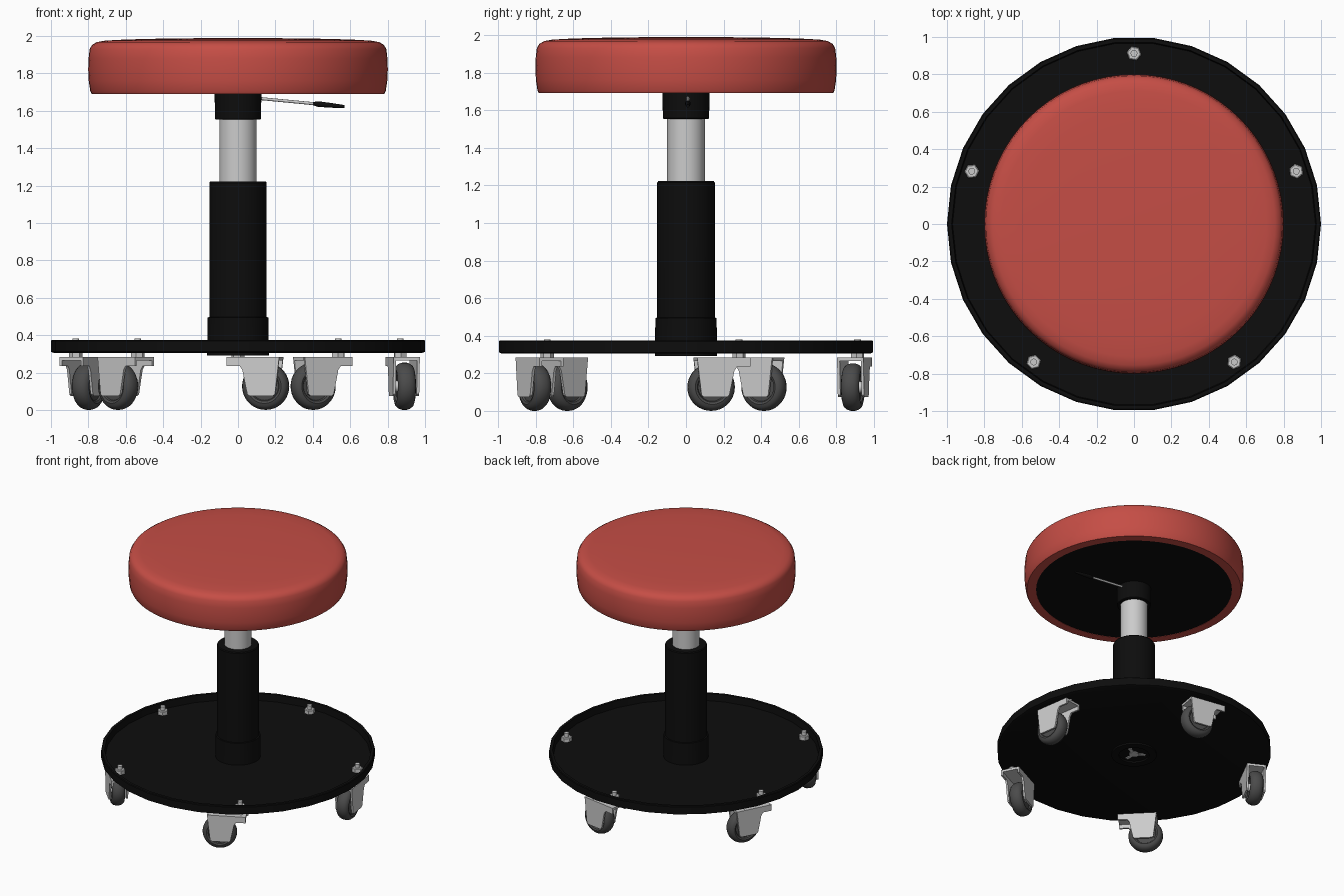
import bpy, bmesh, math
from mathutils import Matrix, Vector

if "Cube" in bpy.data.objects:
    bpy.data.objects.remove(bpy.data.objects["Cube"])


def material(name, rgb):
    m = bpy.data.materials.new(name)
    m.diffuse_color = (*rgb, 1)
    m.use_nodes = True
    m.node_tree.nodes["Principled BSDF"].inputs["Base Color"].default_value = m.diffuse_color
    return m


BLACK = material("black_paint", (0.004, 0.004, 0.004))
RED = material("red_vinyl", (0.56, 0.075, 0.06))
RUBBER = material("dark_rubber", (0.07, 0.07, 0.07))


def finish(name, bm, mat=None, matrix=None, angle=35):
    bmesh.ops.remove_doubles(bm, verts=bm.verts, dist=1e-5)
    bmesh.ops.recalc_face_normals(bm, faces=bm.faces)
    me = bpy.data.meshes.new(name)
    bm.to_mesh(me)
    bm.free()
    ob = bpy.data.objects.new(name, me)
    bpy.context.collection.objects.link(ob)
    if mat:
        me.materials.append(mat)
    if matrix:
        ob.matrix_world = matrix
    bpy.ops.object.select_all(action='DESELECT')
    ob.select_set(True)
    bpy.context.view_layer.objects.active = ob
    bpy.ops.object.shade_smooth_by_angle(angle=math.radians(angle))
    return ob


def lathe(name, profile, sides, mat=None, matrix=None, closed=False, angle=35):
    """Spin an (r, z) profile about z."""
    bm = bmesh.new()
    pts = profile + profile[:1] if closed else profile
    vs = [bm.verts.new((r, 0, z)) for r, z in pts]
    es = [bm.edges.new(p) for p in zip(vs, vs[1:])]
    bmesh.ops.spin(bm, geom=vs + es, axis=(0, 0, 1), cent=(0, 0, 0),
                   angle=math.tau, steps=sides, use_duplicate=False)
    return finish(name, bm, mat, matrix, angle)


def add_prism(bm, outline, y0, y1):
    """Extrude an (x, z) outline from y0 to y1."""
    f = bm.faces.new([bm.verts.new((x, y0, z)) for x, z in outline])
    ext = bmesh.ops.extrude_face_region(bm, geom=[f])
    bmesh.ops.translate(bm, vec=(0, y1 - y0, 0),
                        verts=[v for v in ext['geom'] if isinstance(v, bmesh.types.BMVert)])


def cyl(r, z0, z1):
    return [(0, z0), (r, z0), (r, z1), (0, z1)]


# Round base tray with a raised rim
lathe("base_tray", [(0, 0.305), (0.985, 0.305), (1.0, 0.312), (1.0, 0.37),
                    (0.995, 0.375), (0.975, 0.375), (0.97, 0.32), (0, 0.32)], 30, BLACK)

# Column: flared sleeve, outer tube, chrome piston, collar under the seat
lathe("column_sleeve", [(0.11, 0.32), (0.11, 0.292), (0.165, 0.292),
                        (0.163, 0.495), (0.15, 0.497)], 48, BLACK)
lathe("outer_tube", [(0.15, 0.32), (0.153, 0.49), (0.153, 1.215), (0.148, 1.222),
                     (0.10, 1.222)], 48, BLACK)
lathe("piston", cyl(0.1, 0.9, 1.58), 48)
lathe("seat_collar", [(0, 1.552), (0.118, 1.552), (0.123, 1.557), (0.125, 1.69),
                      (0, 1.69)], 48, BLACK)

# Retaining clip beneath the column
lathe("piston_end", cyl(0.035, 0.296, 0.32), 24)
bm = bmesh.new()
for k in range(3):
    blade = bmesh.ops.create_cube(bm, size=1, matrix=Matrix.Rotation(k * math.tau / 3 + 0.5, 4, 'Z')
                                  @ Matrix.Translation((0.06, 0, 0.301))
                                  @ Matrix.Diagonal((0.05, 0.025, 0.006, 1)))
finish("retaining_clip", bm)

# Padded seat and its backing board
lathe("seat_cushion", [(0.715, 1.7), (0.715, 1.69), (0.782, 1.69), (0.79, 1.705), (0.798, 1.76),
                       (0.801, 1.82), (0.799, 1.88), (0.793, 1.93), (0.78, 1.952),
                       (0.755, 1.967), (0.71, 1.975), (0.6, 1.981), (0.4, 1.986),
                       (0.2, 1.988), (0, 1.989)], 72, RED, angle=50)
lathe("seat_board", cyl(0.717, 1.692, 1.71), 72, BLACK)

# Height lever with grip
start, end = Vector((0.1, 0.01, 1.667)), Vector((0.57, 0.01, 1.622))
lever = Matrix.Translation(start) @ (end - start).to_track_quat('Z', 'Y').to_matrix().to_4x4()
length = (end - start).length
lathe("lever_rod", cyl(0.008, 0, length - 0.1), 12, None, lever)
lathe("lever_grip", [(0, length - 0.17), (0.009, length - 0.17), (0.015, length - 0.14),
                     (0.012, length - 0.06), (0.008, length), (0, length)], 16, BLACK, lever)

# Five casters, all trailing the same way round the base
side_outline = [(-0.05, 0.284), (-0.05, 0.236), (0.02, 0.236), (0.035, 0.215), (0.062, 0.085),
                (0.075, 0.075), (0.2, 0.075), (0.212, 0.085), (0.235, 0.284)]
plate_outline = [(-0.05, 0.284), (-0.05, 0.266), (0.235, 0.266), (0.235, 0.284)]
wheel_half = [(0.03, 0.034), (0.075, 0.034), (0.08, 0.044), (0.092, 0.049), (0.108, 0.044),
              (0.12, 0.03), (0.126, 0.012)]
wheel_profile = wheel_half + [(r, -h) for r, h in reversed(wheel_half)]

for i in range(5):
    theta = math.radians(90 + 72 * i)
    place = (Matrix.Translation((0.912 * math.cos(theta), 0.912 * math.sin(theta), 0))
             @ Matrix.Rotation(theta - math.radians(99.5), 4, 'Z'))
    n = f"_{i + 1}"
    # Folded bracket: top plate and two cheeks
    bm = bmesh.new()
    for s in (-1, 1):
        add_prism(bm, side_outline, s * 0.057, s * 0.071)
    add_prism(bm, plate_outline, -0.0569, 0.0569)
    finish("caster_bracket" + n, bm, None, place)
    # Wheel and axle
    hub = place @ Matrix.Translation((0.15, 0, 0.127)) @ Matrix.Rotation(math.pi / 2, 4, 'X')
    lathe("caster_wheel" + n, wheel_profile, 36, RUBBER, hub, closed=True)
    lathe("caster_axle" + n, cyl(0.03, -0.06, 0.06), 20, None, hub)
    # Threaded stem with nuts above and below the tray
    lathe("caster_stem" + n, cyl(0.018, 0.27, 0.381), 16, None, place)
    lathe("top_nut" + n, [(0, 0.32), (0.04, 0.32), (0.04, 0.348), (0.034, 0.352), (0, 0.352)],
          6, None, place, angle=10)
    lathe("lower_nut" + n, cyl(0.036, 0.284, 0.305), 6, None, place, angle=10)
